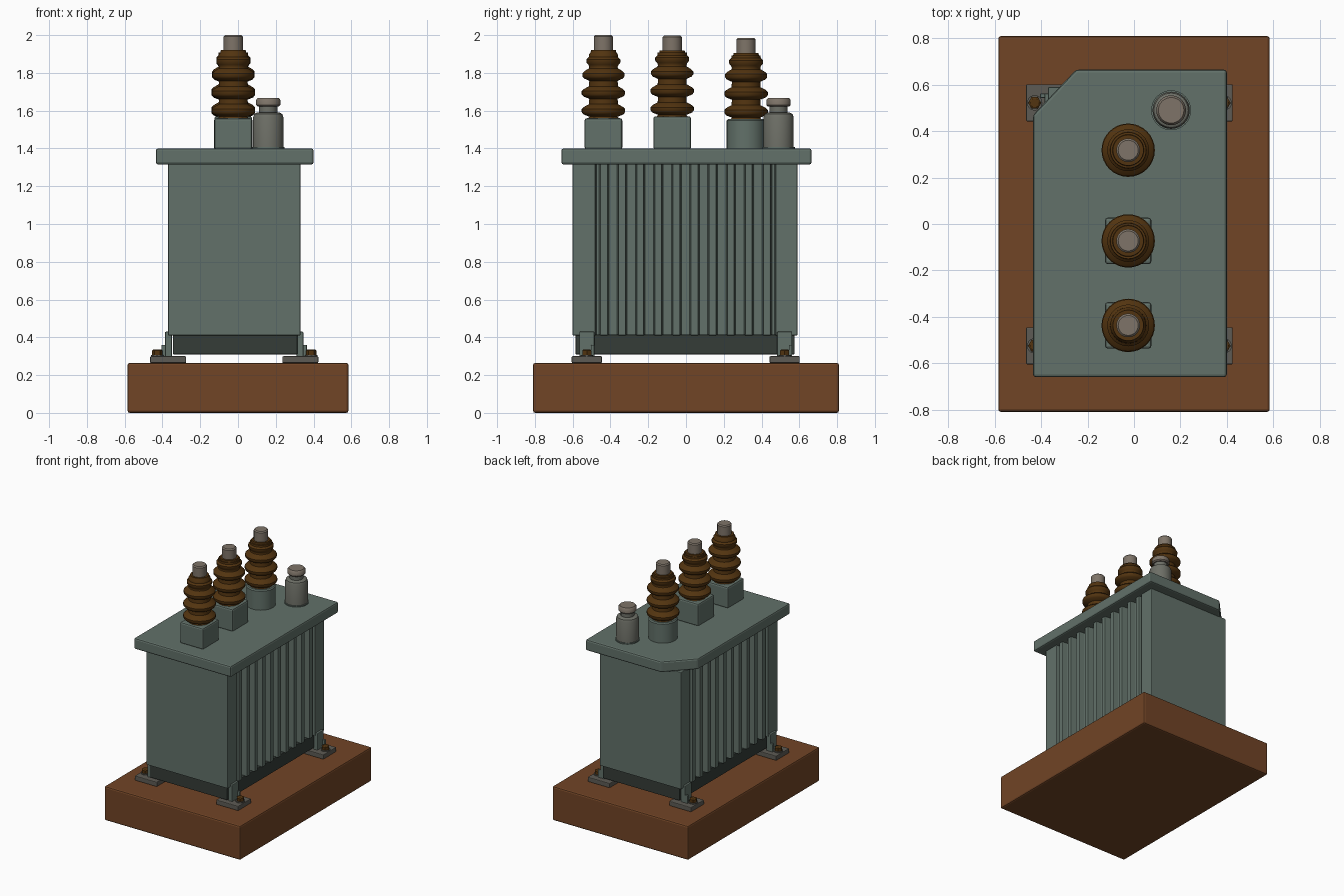
import bpy, bmesh, math

if "Cube" in bpy.data.objects:
    bpy.data.objects.remove(bpy.data.objects["Cube"])

def mat(name, r, g, b):
    m = bpy.data.materials.new(name)
    m.diffuse_color = (r, g, b, 1)
    m.use_nodes = True
    m.node_tree.nodes["Principled BSDF"].inputs["Base Color"].default_value = m.diffuse_color
    return m

GREEN = mat("grey green paint", .122, .165, .142)
DARK = mat("dark green paint", .035, .045, .039)
RUST = mat("red brown base", .165, .058, .019)
BROWN = mat("brown ceramic", .085, .034, .005)
METAL = mat("warm grey metal", .21, .175, .14)
STEEL = mat("dull steel", .11, .105, .09)
WORN = mat("worn grey green", .155, .16, .135)

CX = -0.02  # centre line of the tank

def finish(name, bm, m, bevel=0, smooth=False):
    bmesh.ops.recalc_face_normals(bm, faces=bm.faces)
    me = bpy.data.meshes.new(name)
    bm.to_mesh(me)
    bm.free()
    me.materials.append(m)
    ob = bpy.data.objects.new(name, me)
    bpy.context.collection.objects.link(ob)
    if bevel:
        mod = ob.modifiers.new("bevel", "BEVEL")
        mod.width = bevel
        mod.segments = 2
        mod.limit_method = "ANGLE"
    if smooth:
        bpy.ops.object.select_all(action="DESELECT")
        ob.select_set(True)
        bpy.context.view_layer.objects.active = ob
        bpy.ops.object.shade_smooth_by_angle(angle=math.radians(40))
    return ob

def prism(name, outline, z0, z1, m, bevel=0):
    bm = bmesh.new()
    lo = [bm.verts.new((x, y, z0)) for x, y in outline]
    hi = [bm.verts.new((x, y, z1)) for x, y in outline]
    n = len(outline)
    bm.faces.new(lo)
    bm.faces.new(hi)
    for i in range(n):
        j = (i + 1) % n
        bm.faces.new((lo[i], lo[j], hi[j], hi[i]))
    return finish(name, bm, m, bevel)

def box(name, x0, x1, y0, y1, z0, z1, m, bevel=0):
    return prism(name, [(x0, y0), (x1, y0), (x1, y1), (x0, y1)], z0, z1, m, bevel)

def lathe(name, profile, x, y, m, sides=32):
    # profile of (radius, height), closed at both ends
    bm = bmesh.new()
    rings = []
    for r, z in profile:
        rings.append([bm.verts.new((x + r * math.cos(2 * math.pi * k / sides),
                                    y + r * math.sin(2 * math.pi * k / sides), z))
                      for k in range(sides)])
    for a, b in zip(rings, rings[1:]):
        for k in range(sides):
            j = (k + 1) % sides
            bm.faces.new((a[k], a[j], b[j], b[k]))
    bm.faces.new(rings[0])
    bm.faces.new(rings[-1])
    return finish(name, bm, m, 0, True)

# base slab
box("base_slab", -.585, .585, -.81, .81, 0, .265, RUST, .012)

# tank with corrugated long sides
side = [(.33, -.60), (.33, -.48), (.28, -.475)]
for i in range(10):
    c = -.434 + i * .0958
    side += [(.28, c - .025), (.328, c - .019), (.328, c + .019), (.28, c + .025)]
side += [(.28, .47), (.33, .475), (.33, .59)]
outline = side + [(2 * CX - x, y) for x, y in reversed(side)]
prism("tank", outline, .41, 1.32, GREEN, .004)
box("tank_skirt", -.345, .315, -.585, .575, .31, .415, DARK, .005)

# lid with one cut corner
prism("lid", [(-.435, -.66), (.4, -.66), (.4, .665), (-.25, .665), (-.435, .47)],
      1.315, 1.4, GREEN, .012)

# feet: plate, upright, gussets and bolt
for sx, xn in ((1, "right"), (-1, "left")):
    for yc, yn in ((-.525, "front"), (.522, "back")):
        tag = xn + "_" + yn

        def span(a, b):
            return sorted((CX + sx * a, CX + sx * b))
        box("foot_plate_" + tag, *span(.255, .445), yc - .08, yc + .08, .264, .3, STEEL, .005)
        box("foot_upright_" + tag, *span(.33, .366), yc - .04, yc + .04, .295, .43, GREEN, .005)
        box("foot_gusset_" + tag, *span(.36, .385), yc + .022, yc + .04, .295, .36, GREEN, .004)
        bx = CX + sx * .408
        lathe("foot_washer_" + tag, [(.033, .298), (.033, .307)], bx, yc, STEEL, 20)
        lathe("foot_bolt_" + tag, [(.028, .305), (.028, .33), (.02, .336)], bx, yc, BROWN, 6)

# three bushings: pedestal, ribbed insulator, terminal
BX = -.025
for n, (y, zb, top) in enumerate(((-.437, 1.56, 2.0), (-.073, 1.57, 1.998), (.318, 1.555, 1.985))):
    tag = str(n + 1)
    if n < 2:
        box("bushing_pedestal_" + tag, BX - .1, BX + .1, y - .1, y + .1, 1.395, zb, GREEN, .012)
    else:
        lathe("bushing_pedestal_" + tag, [(.103, 1.395), (.103, zb - .008), (.095, zb)], BX, y, GREEN)
    prof = [(.085, zb - .005)]
    for h, r in ((.042, .115), (.137, .115), (.232, .112), (.305, .09)):
        z = zb + h
        prof += [(.075, z - .034), (r - .01, z - .022), (r, z - .01), (r, z + .006),
                 (r - .012, z + .018), (.077, z + .032)]
    ztop = top - .08
    prof += [(.068, ztop - .012), (.066, ztop)]
    lathe("bushing_insulator_" + tag, prof, BX, y, BROWN)
    lathe("bushing_terminal_" + tag, [(.051, ztop - .01), (.051, top - .008), (.043, top)],
          BX, y, METAL)

# pressure relief pot beside the last bushing
lathe("relief_flange", [(.086, 1.395), (.086, 1.408)], .16, .49, GREEN)
lathe("relief_body", [(.08, 1.4), (.08, 1.565), (.074, 1.582), (.06, 1.59), (.048, 1.59),
                      (.048, 1.63)], .16, .49, WORN)
lathe("relief_cap", [(.056, 1.622), (.064, 1.63), (.064, 1.657), (.055, 1.668)],
      .16, .49, METAL)
